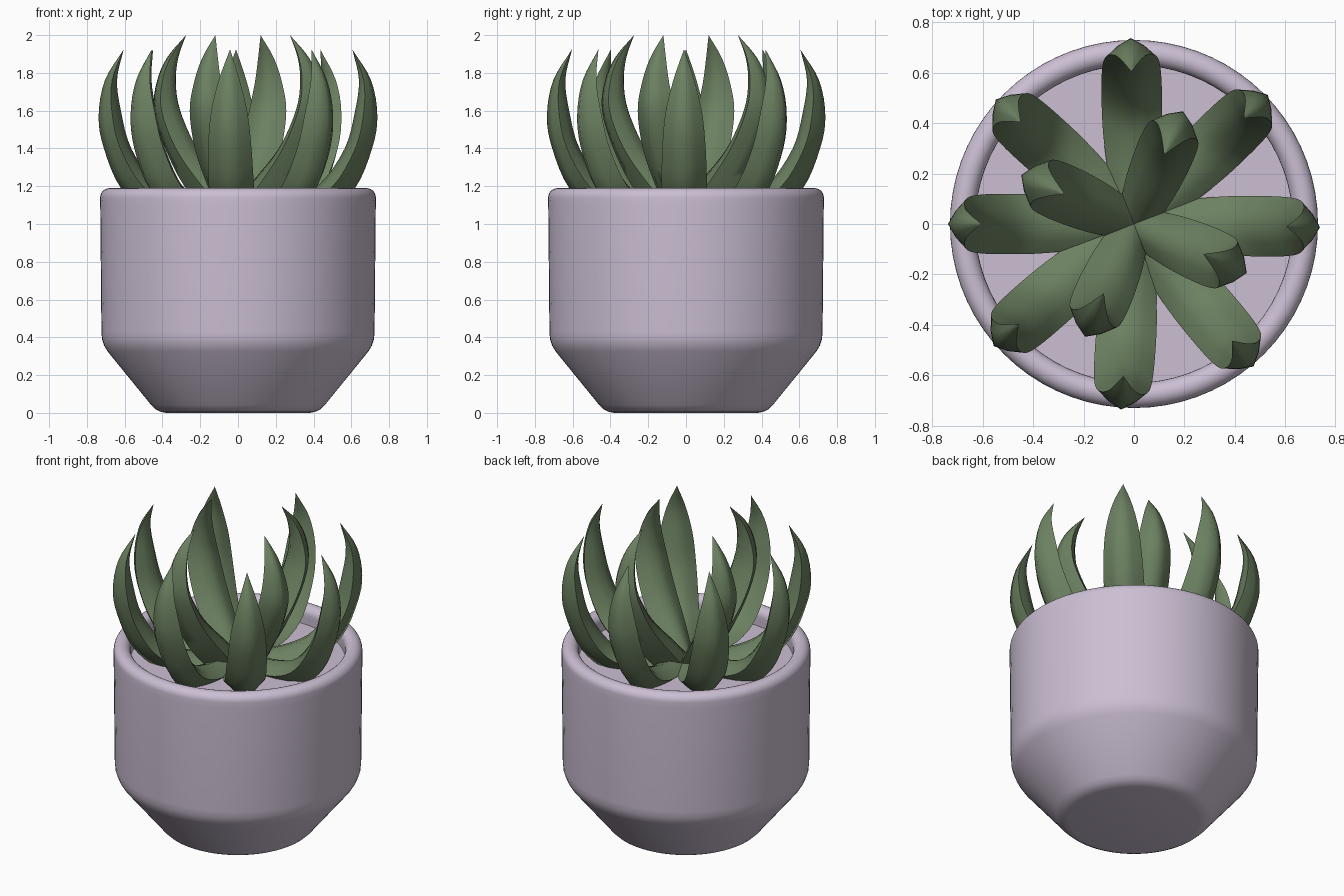
import bpy, math
from mathutils import Vector

if "Cube" in bpy.data.objects:
    bpy.data.objects.remove(bpy.data.objects["Cube"])


def material(name, rgb):
    m = bpy.data.materials.new(name)
    m.diffuse_color = (*rgb, 1)
    m.use_nodes = True
    m.node_tree.nodes["Principled BSDF"].inputs["Base Color"].default_value = m.diffuse_color
    return m


def make_object(name, verts, faces, mat, angle):
    me = bpy.data.meshes.new(name)
    me.from_pydata(verts, [], faces)
    me.materials.append(mat)
    ob = bpy.data.objects.new(name, me)
    bpy.context.collection.objects.link(ob)
    bpy.ops.object.select_all(action='DESELECT')
    ob.select_set(True)
    bpy.context.view_layer.objects.active = ob
    bpy.ops.object.mode_set(mode='EDIT')
    bpy.ops.mesh.select_all(action='SELECT')
    bpy.ops.mesh.remove_doubles(threshold=0.0001)
    bpy.ops.mesh.normals_make_consistent(inside=False)
    bpy.ops.object.mode_set(mode='OBJECT')
    bpy.ops.object.shade_smooth_by_angle(angle=math.radians(angle))
    return ob


def bridge(rows, n):
    return [(r * n + i, r * n + (i + 1) % n, (r + 1) * n + (i + 1) % n, (r + 1) * n + i)
            for r in range(rows - 1) for i in range(n)]


def smooth_path(pts, steps=4):
    # Catmull-Rom through the points
    p = [Vector(q) for q in pts]
    p = [2 * p[0] - p[1]] + p + [2 * p[-1] - p[-2]]
    out = []
    for k in range(1, len(p) - 2):
        a, b, c, d = p[k - 1:k + 3]
        for s in range(steps):
            t = s / steps
            out.append(0.5 * (2 * b + (c - a) * t + (2 * a - 5 * b + 4 * c - d) * t * t
                              + (3 * b - a - 3 * c + d) * t ** 3))
    return out + [p[-2]]


pot_mat = material("mauve_ceramic", (0.60, 0.52, 0.65))
leaf_mat = material("leaf_green", (0.15, 0.22, 0.12))

# Pot: lathed profile with tapered foot, rounded rim and inner floor
rim = [(0.68 + 0.05 * math.cos(math.pi * k / 12), 1.14 + 0.05 * math.sin(math.pi * k / 12))
       for k in range(13)]
profile = [(0.38, 0), (0.41, 0.006), (0.437, 0.02), (0.46, 0.042),
           (0.69, 0.325), (0.708, 0.355), (0.72, 0.39), (0.723, 0.43),
           (0.7295, 1.10)] + rim + [(0.63, 1.12), (0.63, 1.08)]
N = 72
verts = [(r * math.cos(2 * math.pi * i / N), r * math.sin(2 * math.pi * i / N), z)
         for r, z in profile for i in range(N)]
faces = bridge(len(profile), N)
faces += [tuple(range(N)), tuple(range((len(profile) - 1) * N, len(profile) * N))]
make_object("pot", verts, faces, pot_mat, 35)

# Leaf outlines: (keel radius, keel z, inner ridge radius, inner ridge z, half width)
outer_leaf = [(0.20, 1.01, 0.07, 1.13, 0.09), (0.46, 1.05, 0.27, 1.15, 0.115),
              (0.62, 1.19, 0.43, 1.21, 0.12), (0.71, 1.40, 0.565, 1.40, 0.115),
              (0.738, 1.57, 0.62, 1.60, 0.097), (0.705, 1.76, 0.64, 1.765, 0.055),
              (0.605, 1.925, 0.605, 1.925, 0)]
inner_leaf = [(0.14, 1.01, -0.02, 1.10, 0.08), (0.31, 1.20, 0.08, 1.22, 0.105),
              (0.42, 1.40, 0.235, 1.40, 0.115), (0.485, 1.60, 0.335, 1.60, 0.107),
              (0.47, 1.75, 0.36, 1.75, 0.078), (0.41, 1.88, 0.345, 1.88, 0.045),
              (0.30, 2.0, 0.30, 2.0, 0)]


def leaf(name, outline, degrees):
    # Keeled section swept along the outline
    # section entries: (keel-to-ridge fraction, width fraction)
    section = [(0, 0), (0.26, 0.55), (0.6, 1), (0.84, 0.55),
               (1, 0), (0.84, -0.55), (0.6, -1), (0.26, -0.55)]
    ca, sa = math.cos(math.radians(degrees)), math.sin(math.radians(degrees))
    rows = smooth_path(outline)
    vs = []
    for kr, kz, ir, iz, w in rows:
        for f, s in section:
            r, z, y = kr + (ir - kr) * f, kz + (iz - kz) * f, w * s
            vs.append((r * ca - y * sa, r * sa + y * ca, z))
    make_object(name, vs, bridge(len(rows), 8) + [tuple(range(8))], leaf_mat, 75)


# Ring of eight outer leaves and four taller inner leaves
for i, a in enumerate((-1, 44, 91, 138, 180, 221, 266, 310)):
    leaf(f"outer_leaf_{i + 1}", outer_leaf, a)
for i in range(4):
    leaf(f"inner_leaf_{i + 1}", inner_leaf, 66.5 + 90 * i)
